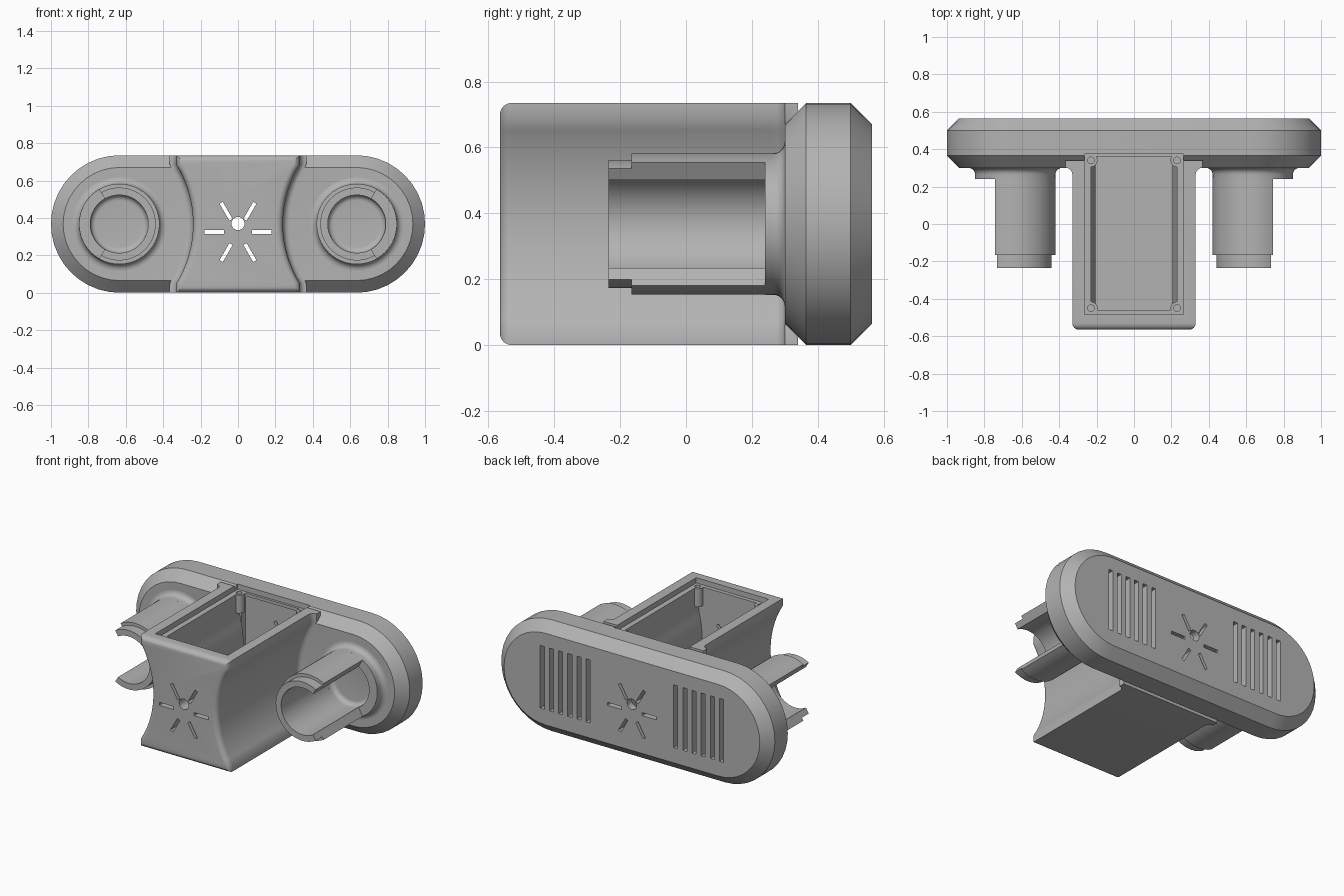
import bpy, bmesh, math
from mathutils import Matrix, Vector

cube = bpy.data.objects.get("Cube")
if cube:
    bpy.data.objects.remove(cube, do_unlink=True)

HEIGHT = 0.735
MID = HEIGHT / 2
TUBE_X = 0.635

grey = bpy.data.materials.new("plain_grey")
grey.use_nodes = True
grey.diffuse_color = (0.45, 0.45, 0.45, 1)
grey.node_tree.nodes["Principled BSDF"].inputs["Base Color"].default_value = grey.diffuse_color


def finish(name, bm):
    bmesh.ops.remove_doubles(bm, verts=bm.verts, dist=1e-5)
    bmesh.ops.recalc_face_normals(bm, faces=bm.faces)
    mesh = bpy.data.meshes.new(name)
    bm.to_mesh(mesh)
    bm.free()
    mesh.materials.append(grey)
    obj = bpy.data.objects.new(name, mesh)
    bpy.context.collection.objects.link(obj)
    return obj


def loft(name, rings, wrap=False):
    """Skin matching rings of points, closed by end caps or by wrapping round."""
    bm = bmesh.new()
    rows = [[bm.verts.new(p) for p in ring] for ring in rings]
    n = len(rows[0])
    pairs = list(zip(rows, rows[1:]))
    if wrap:
        pairs.append((rows[-1], rows[0]))
    else:
        bm.faces.new(rows[0])
        bm.faces.new(rows[-1])
    for a, b in pairs:
        for i in range(n):
            j = (i + 1) % n
            bm.faces.new((a[i], a[j], b[j], b[i]))
    return finish(name, bm)


def box(name, x, y, z, turn=None):
    """Block from three (low, high) ranges, optionally transformed."""
    bm = bmesh.new()
    bmesh.ops.create_cube(bm, size=1)
    for v in bm.verts:
        v.co = Vector([lo + (c + 0.5) * (hi - lo) for c, (lo, hi) in zip(v.co, (x, y, z))])
    if turn:
        bm.transform(turn)
    return finish(name, bm)


def cylinder(name, radius, depth, matrix, sides=24):
    bm = bmesh.new()
    bmesh.ops.create_cone(bm, cap_ends=True, segments=sides, radius1=radius,
                          radius2=radius, depth=depth, matrix=matrix)
    return finish(name, bm)


def combine(target, tool, operation):
    mod = target.modifiers.new("combine", "BOOLEAN")
    mod.operation, mod.solver, mod.object = operation, "EXACT", tool
    bpy.context.view_layer.objects.active = target
    bpy.ops.object.modifier_apply(modifier=mod.name)
    bpy.data.objects.remove(tool, do_unlink=True)


def lathe(name, profile, centre_x, start=0, sweep=360, steps=48):
    full = sweep == 360
    rings = []
    for i in range(steps if full else steps + 1):
        a = math.radians(start + sweep * i / steps)
        rings.append([(centre_x + r * math.cos(a), y, MID + r * math.sin(a)) for r, y in profile])
    return loft(name, rings, wrap=full)


def stadium(y, inset, steps=20):
    ring = []
    for side, start in ((1, -90), (-1, 90)):
        for i in range(steps + 1):
            a = math.radians(start + 180 * i / steps)
            r = MID - inset
            ring.append((side * (1 - MID) + r * math.cos(a), y, MID + r * math.sin(a)))
    return ring


def half_width(z):
    """Waisted side of the housing, with short upright flats at top and bottom."""
    R = 0.605
    d = min(abs(z - MID), 0.3175)
    return 0.24 + R - math.sqrt(R * R - d * d)


def housing_ring(y, offset, low=0.0, high=HEIGHT, limit=1.0):
    low, high = low + max(0, -offset), high - max(0, -offset)
    zs = sorted([low, high] + [0.05 + (HEIGHT - 0.1) * i / 20 for i in range(21)])
    zs = [min(max(z, low), high) for z in zs]
    right = [(min(half_width(z) + offset, limit), y, z) for z in zs]
    return right + [(-x, yy, z) for x, yy, z in reversed(right)]


def quarter(steps=6):
    return [math.radians(90 * i / steps) for i in range(steps + 1)]


# Rounded back plate with chamfered rims
body = loft("main_body", [stadium(y, inset) for y, inset in
                          ((0.30, 0.065), (0.365, 0), (0.50, 0), (0.565, 0.065))])

# Waisted housing: rounded at the front, filleted into the plate
R = 0.035
rings = [housing_ring(-0.565 + R * (1 - math.sin(a)), -R * (1 - math.cos(a)))
         for a in reversed(quarter())]
rings += [housing_ring(0.265 + R * math.sin(a), R * (1 - math.cos(a))) for a in quarter()]
rings.append(housing_ring(0.34, R))
combine(body, loft("housing", rings), "UNION")

# Hollow housing and plate, with the stepped opening on top
combine(body, loft("housing_cavity", [housing_ring(y, -0.035, 0.015, 0.76, 0.23)
                                      for y in (-0.46, 0.36)]), "DIFFERENCE")
combine(body, loft("plate_cavity", [stadium(y, 0.055) for y in (0.35, 0.515)]), "DIFFERENCE")
combine(body, box("lid_recess", (-0.265, 0.265), (-0.485, 0.375), (0.70, 0.80)), "DIFFERENCE")

# Screw bosses in the corners of the opening
for x in (-0.23, 0.23):
    for y in (-0.45, 0.34):
        combine(body, cylinder("boss", 0.035, 0.12, Matrix.Translation((x, y, 0.64))), "UNION")
        combine(body, cylinder("boss_hole", 0.018, 0.2, Matrix.Translation((x, y, 0.73))), "DIFFERENCE")

# Vent slots in the back of the plate
for side in (-1, 1):
    for i in range(6):
        x = side * (0.32 + 0.067 * i)
        combine(body, box("vent", (x - 0.015, x + 0.015), (0.48, 0.6), (0.165, 0.58)), "DIFFERENCE")

# Centre hole and six radiating slots, through front and back walls
combine(body, cylinder("centre_hole", 0.035, 1.4,
                       Matrix.Translation((0, 0, 0.37)) @ Matrix.Rotation(math.pi / 2, 4, "X")), "DIFFERENCE")
for i in range(6):
    turn = Matrix.Translation((0, 0, 0.325)) @ Matrix.Rotation(math.radians(60 * i), 4, "Y")
    combine(body, box("ray", (0.075, 0.18), (-0.7, 0.7), (-0.01, 0.01), turn), "DIFFERENCE")

# Tubes: a filleted collar with a closed floor, and a sleeve open on its outer third
collar = [(0, 0.285), (0.125, 0.285)]
collar += [(0.125 + 0.03 * math.sin(a), 0.255 + 0.03 * math.cos(a)) for a in quarter()]
collar += [(0.155, 0.24), (0.215, 0.24)]
collar += [(0.215 + R * (1 - math.cos(a)), 0.265 + R * math.sin(a)) for a in quarter()]
collar += [(0.25, 0.31), (0, 0.31)]
sleeve = [(0.155, 0.245), (0.155, -0.235), (0.195, -0.235),
          (0.195, -0.165), (0.215, -0.165), (0.215, 0.245)]
parts = [body]
for label, side, start in (("left", 1, 60), ("right", -1, 240)):
    parts.append(lathe(label + "_tube_collar", collar, side * TUBE_X))
    parts.append(lathe(label + "_tube_sleeve", sleeve, side * TUBE_X, start, 240, 36))

# Smooth curved faces, keep hard edges
bpy.ops.object.select_all(action="DESELECT")
for part in parts:
    part.select_set(True)
bpy.context.view_layer.objects.active = body
bpy.ops.object.shade_smooth_by_angle(angle=math.radians(30))
